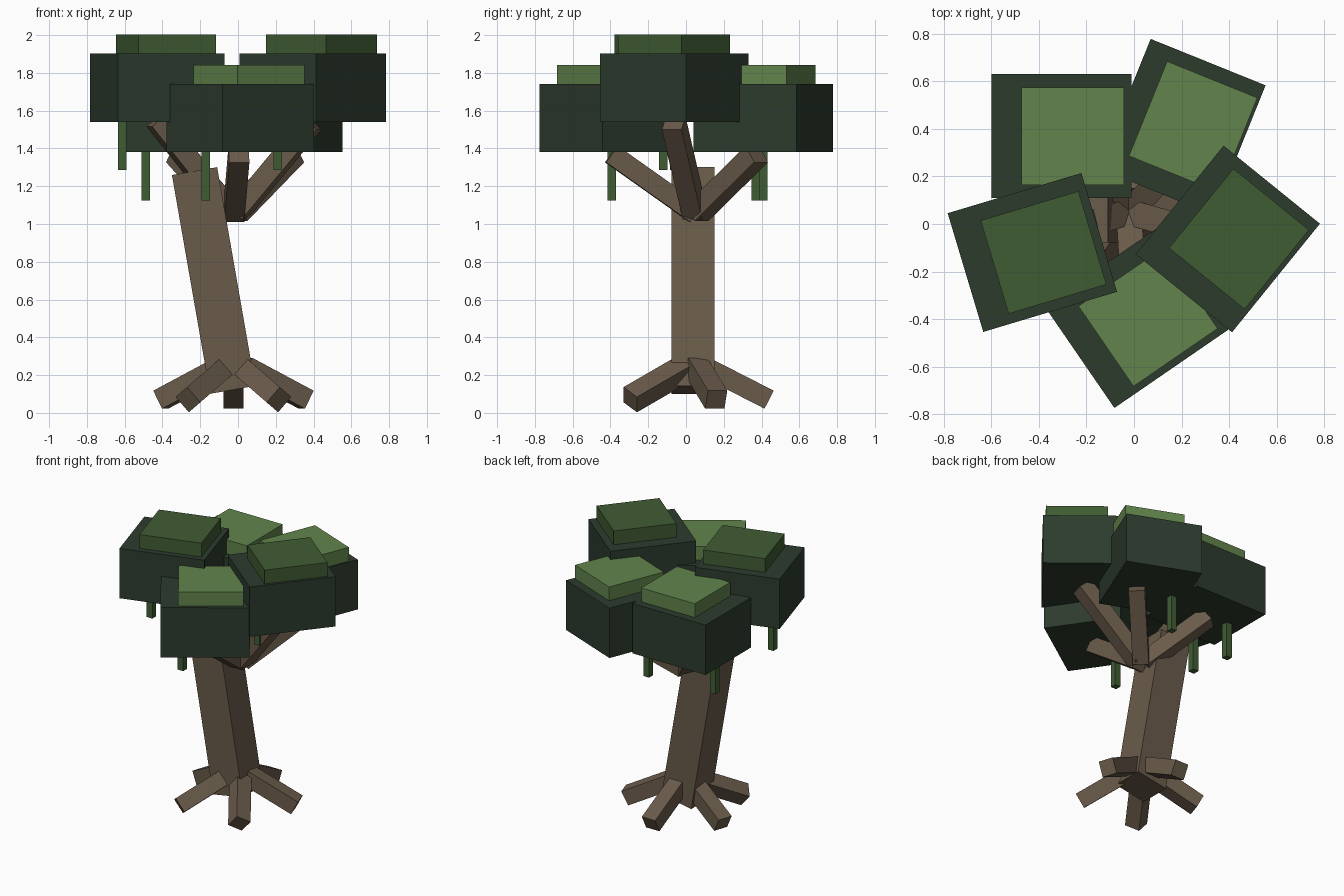
import bpy
import math
from mathutils import Vector, Matrix

if "Cube" in bpy.data.objects:
    bpy.data.objects.remove(bpy.data.objects["Cube"])


def material(name, rgb):
    m = bpy.data.materials.new(name)
    m.diffuse_color = (*rgb, 1)
    m.use_nodes = True
    m.node_tree.nodes["Principled BSDF"].inputs["Base Color"].default_value = m.diffuse_color
    return m


BARK = material("bark_brown", (0.144, 0.105, 0.069))
DARK = material("dark_leaf_green", (0.026, 0.044, 0.027))
MID = material("mid_leaf_green", (0.051, 0.107, 0.033))
LIGHT = material("light_leaf_green", (0.122, 0.231, 0.072))


def box(name, matrix, size, mat):
    """Box of the given size, placed by a matrix."""
    bpy.ops.mesh.primitive_cube_add(size=1)
    ob = bpy.context.object
    ob.name = name
    ob.data.transform(matrix @ Matrix.Diagonal((*size, 1)))
    ob.data.materials.append(mat)
    return ob


def beam(name, start, end, width, depth, mat, up=(0, 0, 1)):
    """Square beam between two points, rolled so its top side faces up."""
    a, b = Vector(start), Vector(end)
    z = (b - a).normalized()
    x = Vector(up).cross(z).normalized()
    y = z.cross(x)
    rot = Matrix((x, y, z)).transposed().to_4x4()
    return box(name, Matrix.Translation((a + b) / 2) @ rot,
               (width, depth, (b - a).length), mat)


def upright(name, x, y, z0, z1, w, d, angle, mat):
    """Upright box turned about z."""
    m = Matrix.Translation((x, y, (z0 + z1) / 2)) @ Matrix.Rotation(math.radians(angle), 4, 'Z')
    return box(name, m, (w, d, z1 - z0), mat)


# leaning trunk
beam("trunk", (-0.028, 0.037, 0.122), (-0.23, 0.037, 1.28), 0.228, 0.243, BARK, (1, 0, 0))

# roots: one at the back, mirrored pairs at the sides and front
CX, R = -0.024, 0.107
beam("back_root", (CX, 0.10, 0.244), (CX, 0.44, 0.07), R, R, BARK)
for side, s in (("right", 1), ("left", -1)):
    beam(side + "_root", (CX + s * 0.06, 0.055, 0.244), (CX + s * 0.385, 0.16, 0.07), R, R, BARK)
    beam(side + "_front_root", (CX + s * 0.05, -0.01, 0.235), (CX + s * 0.241, -0.295, 0.07),
         R, R, BARK, (s * 0.65, 0, 0.755))

# branches fanning out to the leaf blocks
for name, start, end in (
        ("front_branch", (-0.022, 0.05, 1.055), (0.005, -0.395, 1.37)),
        ("right_branch", (-0.005, 0.045, 1.06), (0.39, -0.065, 1.535)),
        ("left_branch", (-0.04, 0.045, 1.06), (-0.43, -0.07, 1.55)),
        ("back_right_branch", (-0.01, 0.06, 1.06), (0.29, 0.375, 1.37)),
        ("back_left_branch", (-0.04, 0.06, 1.06), (-0.32, 0.375, 1.37))):
    beam(name, start, end, R, R, BARK)

# leaf blocks, each with an offset top pad and a hanging vine
for name, x, y, angle, base, pad in (
        ("back_left", -0.305, 0.37, 0, 1.38, LIGHT),
        ("back_right", 0.202, 0.409, 68, 1.38, LIGHT),
        ("right", 0.395, -0.063, 51, 1.54, MID),
        ("front", 0.012, -0.393, 34.5, 1.38, LIGHT),
        ("left", -0.428, -0.12, 16.7, 1.54, MID)):
    top = base + 0.362
    upright(name + "_leaf_block", x, y, base, top, 0.588, 0.522, angle, DARK)
    upright(name + "_leaf_pad", x + 0.047, y, top - 0.05, top + 0.1, 0.43, 0.41, angle, pad)
    upright(name + "_vine", x - 0.184, y, base - 0.255, base + 0.03, 0.045, 0.045, 0, MID)
